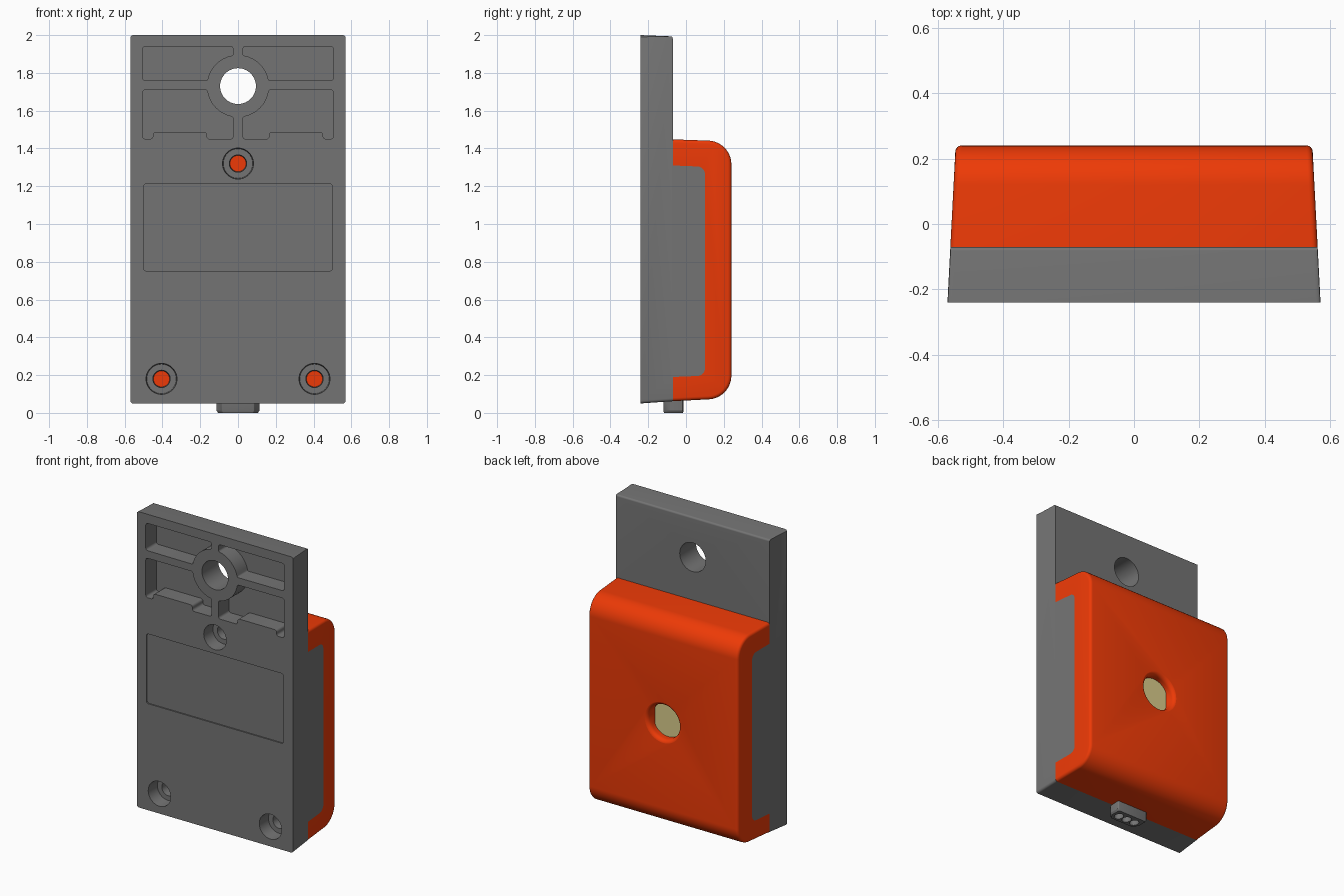
import bpy, bmesh, math
from mathutils import Vector

if "Cube" in bpy.data.objects:
    bpy.data.objects.remove(bpy.data.objects["Cube"])


def material(name, rgb):
    m = bpy.data.materials.new(name)
    m.diffuse_color = (*rgb, 1)
    m.use_nodes = True
    m.node_tree.nodes["Principled BSDF"].inputs["Base Color"].default_value = m.diffuse_color
    return m


def fillet(points, n=6):
    """Round the corners of a closed 2D outline given as (a, b, radius)."""
    out = []
    for i, (a, b, r) in enumerate(points):
        p = Vector((a, b))
        if r == 0:
            out.append(p)
            continue
        u = (Vector(points[i - 1][:2]) - p).normalized()
        v = (Vector(points[(i + 1) % len(points)][:2]) - p).normalized()
        half = u.angle(v) / 2
        c = p + (u + v).normalized() * (r / math.sin(half))
        t = r / math.tan(half)
        s, e = p + u * t - c, p + v * t - c
        out += [c + s.lerp(e, k / n).normalized() * r for k in range(n + 1)]
    return out


def loft(name, rings, mat=None, bevel_edges=(), width=0.015):
    """Skin a list of equal-length rings, cap both ends, round chosen cap edges."""
    bm = bmesh.new()
    vs = [[bm.verts.new(p) for p in ring] for ring in rings]
    n = len(vs[0])
    for a, b in zip(vs, vs[1:]):
        for i in range(n):
            j = (i + 1) % n
            bm.faces.new((a[i], a[j], b[j], b[i]))
    bm.faces.new(vs[0][::-1])
    bm.faces.new(vs[-1])
    bmesh.ops.recalc_face_normals(bm, faces=bm.faces)
    edges = [bm.edges.get((r[i % n], r[(i + 1) % n])) for r in (vs[0], vs[-1]) for i in bevel_edges]
    if edges:
        bmesh.ops.bevel(bm, geom=edges, offset=width, offset_type='OFFSET',
                        segments=4, profile=0.5, affect='EDGES')
    me = bpy.data.meshes.new(name)
    bm.to_mesh(me)
    bm.free()
    ob = bpy.data.objects.new(name, me)
    bpy.context.collection.objects.link(ob)
    if mat:
        me.materials.append(mat)
    return ob


def drafted(name, outline, **kw):
    """Side outline (y, z) widened in x, narrowing toward the back."""
    return loft(name, [[(s * (0.57 - 0.052 * (p.x + 0.24)), p.x, p.y) for p in outline]
                       for s in (-1, 1)], **kw)


def panel(name, outline, y0, y1, side=1, **kw):
    return loft(name, [[(side * p[0], y, p[1]) for p in outline] for y in (y0, y1)], **kw)


def turned(name, x, z, steps, flat=9, mat=None):
    """Round shape along y from (radius, y) steps; flat limits the half width."""
    ang = [2 * math.pi * k / 40 for k in range(40)]
    return loft(name, [[(x + max(-f, min(f, r * math.cos(a))), y, z + r * math.sin(a)) for a in ang]
                       for r, y, f in [(*s, flat) if len(s) == 2 else s for s in steps]], mat=mat)


def cut(ob, cutters):
    bpy.context.view_layer.objects.active = ob
    for c in cutters:
        for slot in ob.data.materials:
            c.data.materials.append(slot)
        m = ob.modifiers.new("cut", 'BOOLEAN')
        m.operation, m.solver, m.object = 'DIFFERENCE', 'EXACT', c
        bpy.ops.object.modifier_apply(modifier=m.name)
        bpy.data.objects.remove(c)


grey = material("dark_grey_plastic", (0.175, 0.175, 0.175))
red = material("red_plastic", (0.85, 0.042, 0.002))
beige = material("sensor_window", (0.70, 0.61, 0.26))

# Grey body: mounting plate with the inner block that shows on the sides
body = drafted("grey_body", fillet([
    (-0.24, 2.0, 0), (-0.07, 1.993, 0.012), (-0.07, 1.31, 0), (0.10, 1.303, 0.04),
    (0.10, 0.197, 0.04), (-0.07, 0.19, 0), (-0.07, 0.062, 0), (-0.24, 0.05, 0)]),
    mat=grey, bevel_edges=(0, -2))

# Red wrap-around cover, C-shaped from the side
cover = drafted("red_cover", fillet([
    (-0.07, 0.062, 0), (0.24, 0.078, 0.125), (0.24, 1.437, 0.125), (-0.07, 1.448, 0),
    (-0.07, 1.31, 0), (0.10, 1.303, 0.04), (0.10, 0.197, 0.04), (-0.07, 0.19, 0)], 12),
    mat=red, bevel_edges=range(27), width=0.018)

# Pockets around the hanging hole
RING, HZ = 0.165, 1.73


def ring_arc(a0, a1, n=8):
    ang = [math.radians(a0 + (a1 - a0) * k / n) for k in range(n + 1)]
    return [(RING * math.cos(a), HZ + RING * math.sin(a), 0.012 if k in (0, n) else 0)
            for k, a in enumerate(ang)]


upper = fillet([(0.505, 1.76, 0.015), (0.505, 1.94, 0.015), (0.025, 1.94, 0.015)]
               + ring_arc(81, 10), 4)
lower = fillet([(0.505, 1.71, 0.015)] + ring_arc(-7, -81)
               + [(0.025, 1.45, 0.015), (0.165, 1.45, 0.015), (0.165, 1.488, 0.015),
                  (0.45, 1.488, 0.015), (0.45, 1.45, 0.015), (0.505, 1.45, 0.015)], 4)
cutters = [panel("pocket_cutter", o, -0.3, -0.13, s) for o in (upper, lower) for s in (-1, 1)]
cutters.append(turned("hanging_hole_cutter", 0, HZ, [(0.095, -0.3), (0.095, 0)]))

# Shallow label recess
cutters.append(panel("label_cutter", fillet([
    (-0.5, 0.752, 0.015), (0.5, 0.752, 0.015), (0.5, 1.212, 0.015), (-0.5, 1.212, 0.015)]),
    -0.3, -0.232))

# Counterbored screw holes with red posts at the bottom
for i, (x, z) in enumerate(((0, 1.32), (-0.405, 0.18), (0.405, 0.18))):
    cutters.append(turned("screw_cutter", x, z, [
        (0.082, -0.3), (0.082, -0.24), (0.078, -0.15), (0.046, -0.15), (0.042, -0.09)]))
    turned(f"screw_post_{i + 1}", x, z, [(0.055, -0.1), (0.055, -0.065)], mat=red)
cut(body, cutters)

# Sensor opening with rounded lip narrowing to flat sides, and its window
lip = [(0.14, 0.27)] + [(0.14 - 0.028 * math.sin(t), 0.211 + 0.03 * math.cos(t))
                        for t in (k * math.pi / 12 for k in range(7))]
cut(cover, [turned("opening_cutter", 0, 0.757, lip + [(0.112, 0.183, 0.097), (0.112, 0.16, 0.097)])])
turned("sensor_window", 0, 0.757, [(0.12, 0.12), (0.12, 0.185)], mat=beige)

# Connector plug under the body with three sockets
base = fillet([(-0.113, -0.012, 0.01), (0.113, -0.012, 0.01), (0.113, -0.085, 0.005),
               (0.085, -0.12, 0.005), (-0.085, -0.12, 0.005), (-0.113, -0.085, 0.005)], 3)
mid = Vector((0, -0.065))


def plug_ring(scale, z):
    return [(*(mid + (p - mid) * scale), z) for p in base]


plug = loft("connector_plug", [plug_ring(0.93, 0), plug_ring(1, 0.012), plug_ring(1, 0.09)], mat=grey)
sockets = []
ang = [2 * math.pi * k / 20 for k in range(20)]
for x in (-0.06, 0, 0.06):
    sockets.append(loft("socket_cutter", [
        [(x + 0.027 * math.cos(a), -0.07 + 0.032 * math.sin(a), z) for a in ang]
        for z in (-0.02, 0.045)]))
cut(plug, sockets)

# Smooth the rounded faces, keep the edges crisp
for ob in list(bpy.context.scene.objects):
    bpy.ops.object.select_all(action='DESELECT')
    ob.select_set(True)
    bpy.context.view_layer.objects.active = ob
    bpy.ops.object.shade_smooth_by_angle(angle=math.radians(30))
